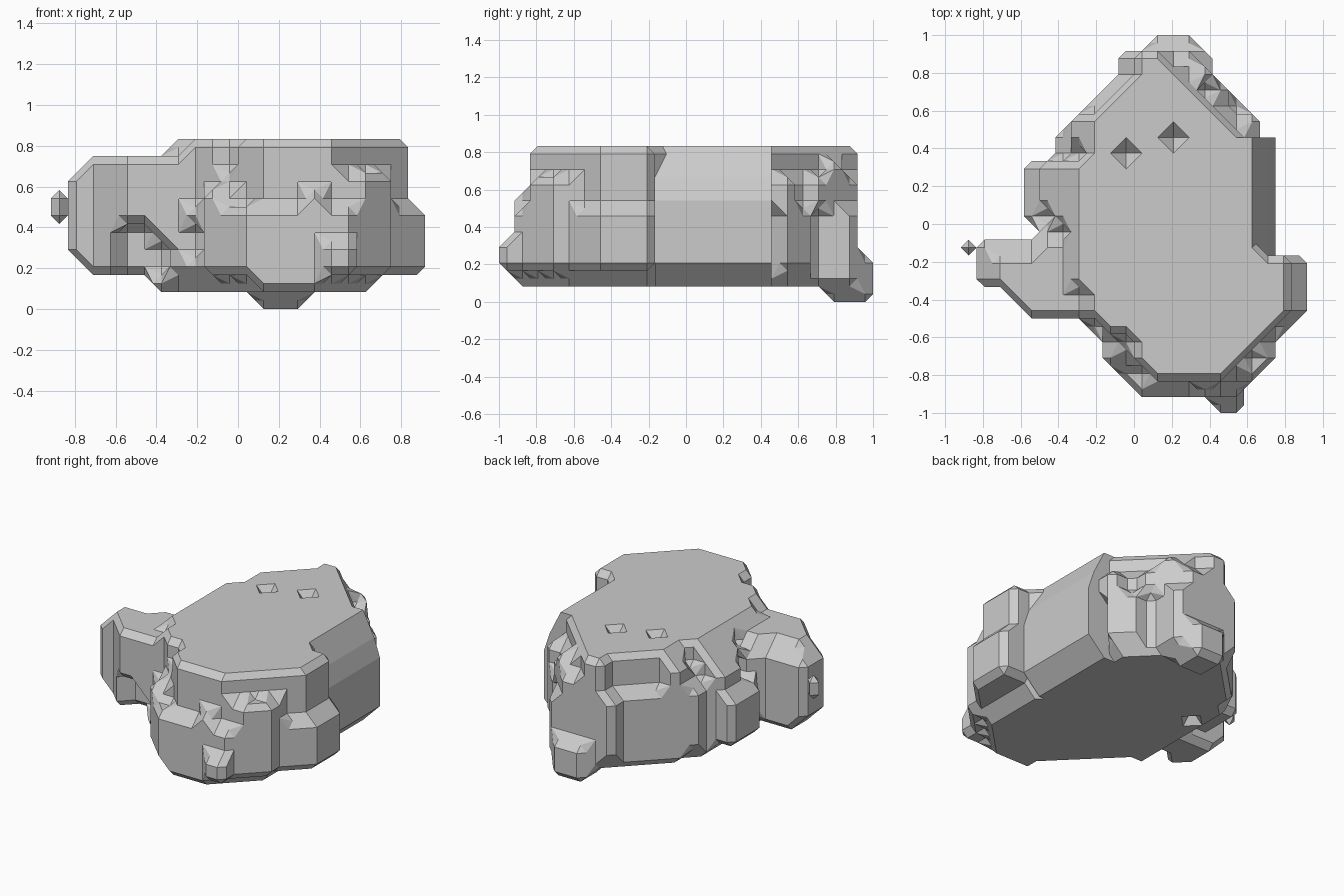
import bpy
import bmesh
from mathutils import Vector
from itertools import product

UNIT = 1 / 12   # size of one grid cell

cube = bpy.data.objects.get("Cube")
if cube:
    bpy.data.objects.remove(cube, do_unlink=True)

stone = bpy.data.materials.new("stone grey")
stone.use_nodes = True
grey = (0.6, 0.6, 0.6, 1)
stone.diffuse_color = grey
stone.node_tree.nodes["Principled BSDF"].inputs["Base Color"].default_value = grey


def inside(x, y, outline):
    """Even-odd test of a point against a closed outline."""
    hit = False
    for (ax, ay), (bx, by) in zip(outline, outline[1:] + outline[:1]):
        if (ay > y) != (by > y) and x < ax + (y - ay) * (bx - ax) / (by - ay):
            hit = not hit
    return hit


def box(left, right, front, back):
    return [(left, front), (right, front), (right, back), (left, back)]


def nodes_of(outline, low, high):
    """Grid nodes inside an outline, from layer low to layer high."""
    spread = range(-13, 13)
    return {(i, j, k) for i, j in product(spread, spread)
            if inside(i + 0.5, j + 0.5, outline)
            for k in range(low, high + 1)}


def finish(name, bm):
    bmesh.ops.recalc_face_normals(bm, faces=bm.faces)
    mesh = bpy.data.meshes.new(name)
    bm.to_mesh(mesh)
    bm.free()
    mesh.materials.append(stone)
    obj = bpy.data.objects.new(name, mesh)
    bpy.context.scene.collection.objects.link(obj)
    return obj


def cell_faces(corners):
    """Chamfered skin of one cell whose filled corners are given."""
    points = set(corners)
    for c in corners:
        for axis in range(3):
            other = list(c)
            other[axis] = 1 - other[axis]
            if tuple(other) not in corners:
                mid = list(c)
                mid[axis] = 0.5
                points.add(tuple(mid))
    bm = bmesh.new()
    for p in points:
        bm.verts.new(p)
    bmesh.ops.convex_hull(bm, input=bm.verts)
    faces = []
    for f in bm.faces:
        pts = [tuple(v.co) for v in f.verts]
        # faces lying on the cell border are shared with a neighbour
        if not any(all(p[a] == s for p in pts) for a in range(3) for s in (0, 1)):
            faces.append(pts)
    bm.free()
    return faces


def chamfered_rock(name, filled):
    """Skin a set of grid nodes with faces at half-cell chamfers."""
    offsets = list(product((0, 1), repeat=3))
    cells = {tuple(a - b for a, b in zip(n, o)) for n in filled for o in offsets}
    cache = {}
    bm = bmesh.new()
    for cell in cells:
        corners = frozenset(o for o in offsets
                            if tuple(a + b for a, b in zip(cell, o)) in filled)
        if len(corners) == len(offsets):
            continue
        if corners not in cache:
            cache[corners] = cell_faces(corners)
        base = Vector(cell) + Vector((0.5, 0.5, 0.5))
        for pts in cache[corners]:
            bm.faces.new([bm.verts.new((base + Vector(p)) * UNIT) for p in pts])
    bmesh.ops.remove_doubles(bm, verts=bm.verts, dist=UNIT / 50)
    bmesh.ops.recalc_face_normals(bm, faces=bm.faces)
    bmesh.ops.dissolve_limit(bm, angle_limit=0.02, verts=bm.verts, edges=bm.edges)
    return finish(name, bm)


# Outlines of the main mass, from the ground up
base = [(-5, -4.5), (-4, -4.5), (1, -9.5), (1, -10.5), (5, -10.5), (8, -7.5),
        (8, -2), (7, -1), (7, 6), (4.5, 9.5), (4.5, 11), (0, 11), (-4, 6.5), (-5, 4)]
low = [(-5, -5), (-3.5, -6), (-2, -7.5), (-2, -8.5), (0.5, -11), (6.5, -11),
       (9, -8.5), (9, -7.5), (11, -5.5), (11, -2), (9, -2), (7, -1), (7, 6),
       (8.5, 6), (6.5, 8), (5.5, 8), (5, 9), (5, 10.5), (4.5, 11),
       (-1, 11), (-1, 9.5), (-5, 5.5)]
middle = [(-4, -6), (-2.5, -6), (1, -9.5), (1, -10), (7.5, -10), (9, -8.5),
          (9, -6.5), (10, -5.5), (10, -2), (8.5, -2), (7, -1), (7, 6.5), (5, 8.5),
          (5, 9.1), (3, 11), (0, 11), (0, 9.5), (-4.5, 5)]
top = [(-3, -5.5), (0, -8.5), (1, -10), (5.5, -10), (8, -7.5), (8, -7), (10, -5.5),
       (10, -2), (8.5, -2), (7, -1), (7, 5.5), (1.5, 11), (0, 11), (0, 9.5),
       (-3, 6.5), (-3, 4), (-4, 4), (-4, -4), (-3, -4)]
back_shelf = [(-5, 4), (-5, 5.5), (-1, 9.5), (-1, 11), (2, 11), (2, 4)]

# Side lobe and side bulge
lobe = [(-10, -3.5), (-9.5, -4), (-8.5, -4), (-6.5, -6), (-3, -6), (-3, 0),
        (-5, 0), (-6, -1), (-10, -1)]
lobe_cap = [(-9, -4), (-8.5, -4), (-6.5, -6), (-3, -6), (-3, -1), (-9, -2)]
lobe_foot = [(-9, -3.5), (-6.5, -5.5), (-4, -5.5), (-4, -1), (-9, -1.5)]
bulge = [(-7, 0.5), (-6, 0), (-4, 0), (-4, 4), (-7, 4)]

lumps = [
    (base, 1, 1), (low, 2, 5), (middle, 6, 7), (top, 8, 9), (back_shelf, 6, 6),
    (lobe_foot, 2, 2), (lobe, 3, 7), (lobe_cap, 8, 8),
    (bulge, 2, 5), (box(-6, -4, 1, 4), 6, 7), (box(-5, -4, 0, 4), 8, 8),
    (box(1, 4, 9, 12), 0, 2), (box(0, 5, 9, 11), 1, 2),    # back toe
    (box(5, 7, -12, -10), 2, 3),                           # front nub
    (box(4, 5, -11, -10), 6, 6), (box(-2, 0, -9, -7), 6, 6),   # front ledges
    (box(4, 6, 7, 9), 6, 7), (box(6, 8, 5, 7), 6, 7),      # back ledges
    (box(3, 5, 9, 10), 6, 8), (box(-4, -2, 5, 7), 7, 8),
]
hollows = [
    (box(-1, 0, 4, 5), 9, 9), (box(2, 3, 5, 6), 9, 9),     # pits on the top
    (box(-4, -3, 2, 3), 1, 1),                             # pit underneath
    (box(-7, -5, -6, -4), 2, 4), (box(-5, -4, -6, -4), 2, 3),   # lobe undercut
    (box(-3, -2, -8, -6), 3, 4),
    (box(-2, 0, -9, -7), 8, 9),                            # front step
]

filled = set()
for lump in lumps:
    filled |= nodes_of(*lump)
for hollow in hollows:
    filled -= nodes_of(*hollow)
chamfered_rock("boulder", filled)

# Loose chip floating beside the lobe
chamfered_rock("loose_chip", nodes_of(box(-11, -10, -2, -1), 5, 6))

# Broad leaning wall along one side
profile = [(6.5, 10), (7.5, 10), (8.5, 8), (9, 6.5), (9, 2.5), (7.5, 1), (6.5, 1)]
bm = bmesh.new()
face = bm.faces.new([bm.verts.new((x * UNIT, -2 * UNIT, z * UNIT)) for x, z in profile])
wall = bmesh.ops.extrude_face_region(bm, geom=[face])
ends = [g for g in wall["geom"] if isinstance(g, bmesh.types.BMVert)]
bmesh.ops.translate(bm, verts=ends, vec=(0, 7.5 * UNIT, 0))
finish("leaning_wall", bm)
